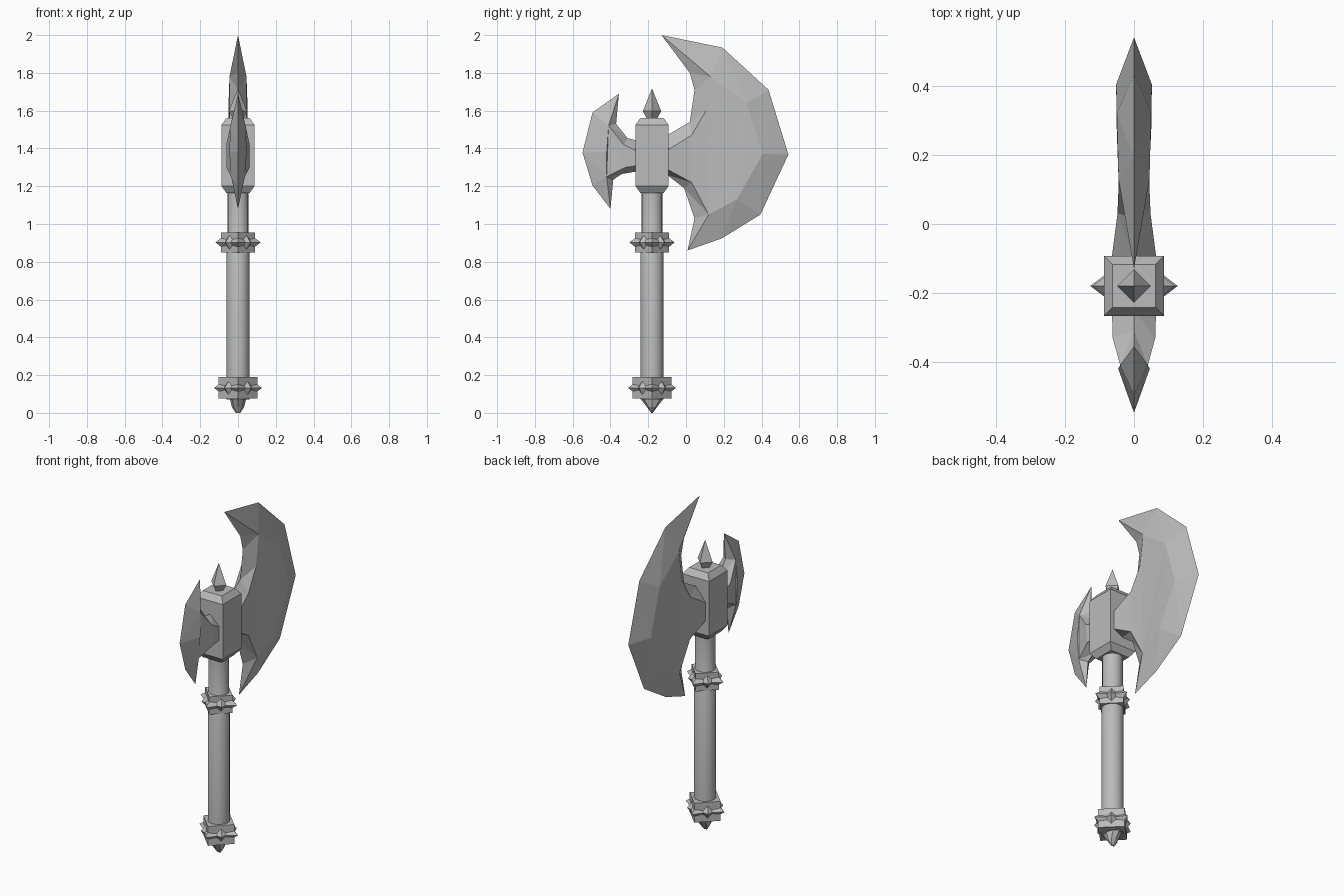
import bpy, bmesh, math
from mathutils import Vector, Matrix

cube = bpy.data.objects.get("Cube")
if cube:
    bpy.data.objects.remove(cube, do_unlink=True)

AXIS_Y = -0.18  # the shaft stands off-centre, since the main blade is longer

steel = bpy.data.materials.new("grey steel")
steel.use_nodes = True
steel.diffuse_color = (0.5, 0.5, 0.5, 1)
steel.node_tree.nodes["Principled BSDF"].inputs["Base Color"].default_value = (0.5, 0.5, 0.5, 1)


def finish(name, bm):
    """Turn a bmesh into a named steel object."""
    bmesh.ops.recalc_face_normals(bm, faces=bm.faces)
    mesh = bpy.data.meshes.new(name)
    bm.to_mesh(mesh)
    bm.free()
    mesh.materials.append(steel)
    obj = bpy.data.objects.new(name, mesh)
    bpy.context.collection.objects.link(obj)
    return obj


def loft(bm, rings, sides, turn=0.0):
    """Stack rings of (z, x radius, y radius) around the shaft axis."""
    loops = []
    for z, rx, ry in rings:
        angles = [turn + math.tau * i / sides for i in range(sides)]
        loops.append([bm.verts.new((rx * math.cos(a), AXIS_Y + ry * math.sin(a), z))
                      for a in angles])
    for low, high in zip(loops, loops[1:]):
        for i in range(sides):
            j = (i + 1) % sides
            bm.faces.new((low[i], low[j], high[j], high[i]))
    bm.faces.new(loops[0][::-1])
    bm.faces.new(loops[-1])
    bmesh.ops.remove_doubles(bm, verts=bm.verts, dist=0.0005)


def lofted(name, rings, sides, turn=0.0):
    bm = bmesh.new()
    loft(bm, rings, sides, turn)
    return finish(name, bm)


def collar(name, bottom, top, corner, reach):
    """Square collar turned by 45 degrees, with a spike on each corner and side."""
    bm = bmesh.new()
    loft(bm, [(bottom, corner, corner), (top, corner, corner)], 4)
    middle = (bottom + top) / 2
    for k in range(8):
        tip = reach if k % 2 == 0 else reach * 0.78
        root = corner * 0.6
        place = (Matrix.Translation((0, AXIS_Y, middle))
                 @ Matrix.Rotation(k * math.pi / 4, 4, "Z")
                 @ Matrix.Translation(((tip + root) / 2, 0, 0))
                 @ Matrix.Rotation(math.pi / 2, 4, "Y"))
        bmesh.ops.create_cone(bm, cap_ends=True, segments=4, radius1=0.05,
                              radius2=0, depth=tip - root, matrix=place)
    return finish(name, bm)


def blade(name, ridge, rim):
    """Sharp rim in the middle plane, joined to a raised ridge outline on both sides.
    ridge: (y, z, half thickness); rim: (y, z, index of its ridge point)."""
    bm = bmesh.new()
    edge = [bm.verts.new((0, y, z)) for y, z, _ in rim]
    for side in (-1, 1):
        top = [bm.verts.new((side * x, y, z)) for y, z, x in ridge]
        bm.faces.new(top)
        for i in range(len(rim)):
            j = (i + 1) % len(rim)
            a, b = top[rim[i][2]], top[rim[j][2]]
            bm.faces.new((edge[i], edge[j], b) if a == b else (edge[i], edge[j], b, a))
    bmesh.ops.triangulate(bm, faces=bm.faces)
    return finish(name, bm)


# Shaft
shaft = lofted("shaft", [(0.07, 0.06, 0.06), (0.9, 0.06, 0.06),
                         (0.91, 0.056, 0.056), (1.2, 0.056, 0.056)], 16)
bpy.ops.object.select_all(action="DESELECT")
shaft.select_set(True)
bpy.context.view_layer.objects.active = shaft
bpy.ops.object.shade_smooth_by_angle(angle=math.radians(40))

# Pommel point and the two spiked collars
lofted("pommel", [(0, 0.012, 0.004), (0.03, 0.032, 0.026), (0.08, 0.045, 0.065)], 8)
collar("lower_collar", 0.075, 0.19, 0.102, 0.127)
collar("upper_collar", 0.85, 0.955, 0.09, 0.12)

# Head block with chamfered ends, and the finial on it
R = math.sqrt(2)
lofted("head_block", [(z, w * R, w * R) for z, w in
                      ((1.165, 0.062), (1.2, 0.087), (1.525, 0.087), (1.56, 0.062))],
       4, math.pi / 4)
lofted("finial", [(1.55, 0.022, 0.022), (1.597, 0.049, 0.049), (1.717, 0, 0)], 4)

# Main blade, behind the head
blade("main_blade",
      [(0.13, 1.78, 0.045), (0.32, 1.64, 0.05), (0.405, 1.37, 0.052), (0.27, 1.13, 0.05),
       (0.12, 1.05, 0.042), (0.03, 1.22, 0.048), (-0.1, 1.29, 0.065),
       (-0.1, 1.39, 0.065), (0.03, 1.47, 0.048), (0.105, 1.6, 0.045)],
      [(-0.13, 2, 0), (0.193, 1.934, 0), (0.437, 1.71, 1), (0.542, 1.368, 2),
       (0.394, 1.05, 3), (0.188, 0.923, 4), (0.008, 0.86, 4), (0.045, 1.03, 4),
       (-0.01, 1.19, 5), (-0.1, 1.26, 6), (-0.1, 1.47, 7), (0.02, 1.54, 8),
       (0.045, 1.71, 9), (0.02, 1.8, 0)])

# Small blade, in front of the head
blade("small_blade",
      [(-0.41, 1.52, 0.04), (-0.42, 1.38, 0.046), (-0.42, 1.25, 0.036), (-0.32, 1.3, 0.062),
       (-0.25, 1.31, 0.064), (-0.25, 1.38, 0.064), (-0.33, 1.42, 0.062)],
      [(-0.355, 1.69, 0), (-0.495, 1.59, 0), (-0.548, 1.378, 1), (-0.495, 1.204, 2),
       (-0.4, 1.08, 2), (-0.385, 1.235, 2), (-0.34, 1.265, 3), (-0.25, 1.28, 4),
       (-0.25, 1.44, 5), (-0.31, 1.455, 6), (-0.37, 1.53, 0)])
